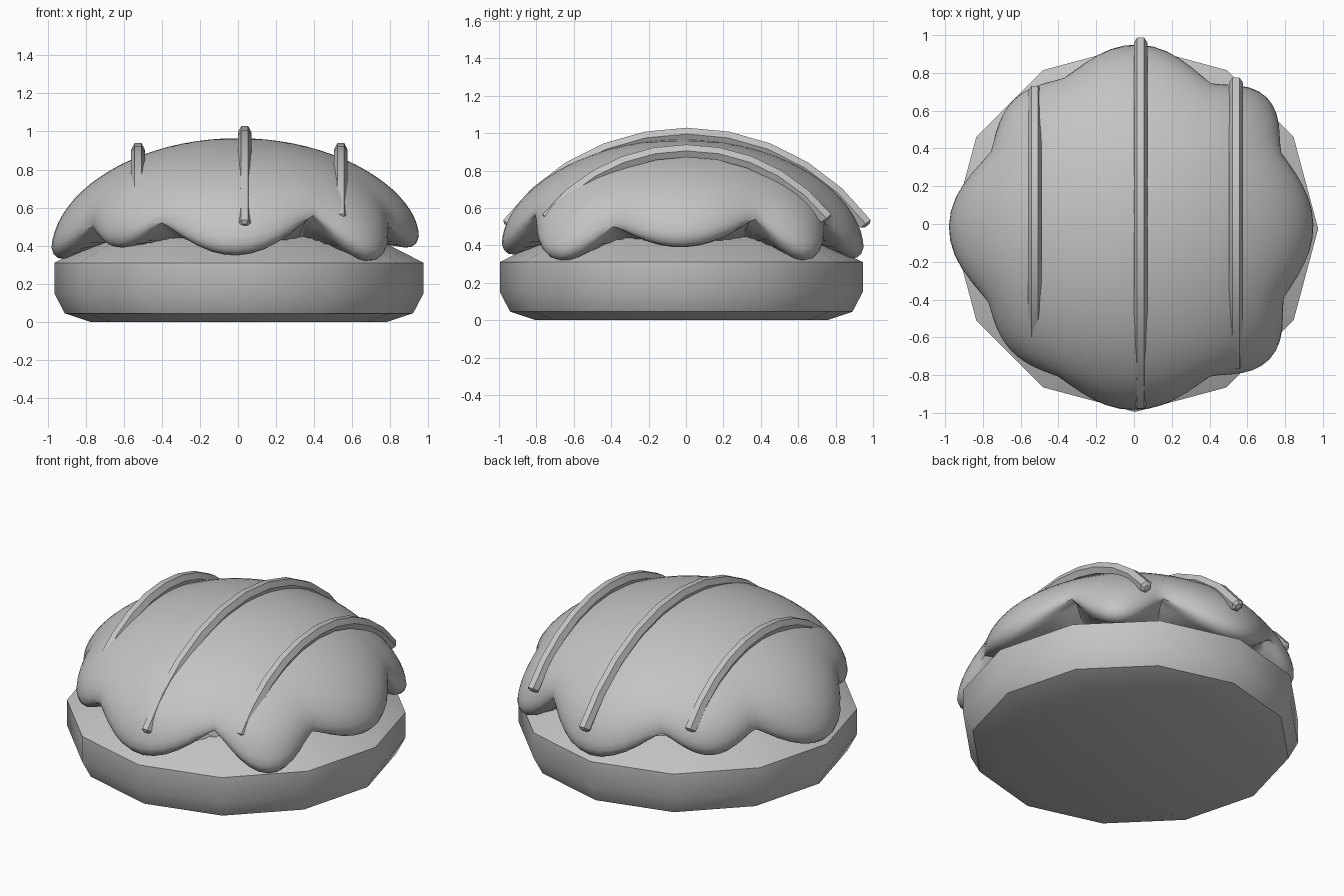
import bpy, bmesh, math
from math import sin, cos, pi, radians

cube = bpy.data.objects.get("Cube")
if cube:
    bpy.data.objects.remove(cube, do_unlink=True)

grey = bpy.data.materials.new("plain grey")
grey.use_nodes = True
colour = (0.55, 0.55, 0.55, 1)
grey.diffuse_color = colour
grey.node_tree.nodes["Principled BSDF"].inputs["Base Color"].default_value = colour


def loft(name, rings, smooth_angle):
    """Skin a list of equal closed rings and cap both ends."""
    bm = bmesh.new()
    loops = [[bm.verts.new(p) for p in ring] for ring in rings]
    n = len(loops[0])
    for a, b in zip(loops, loops[1:]):
        for i in range(n):
            j = (i + 1) % n
            bm.faces.new((a[i], a[j], b[j], b[i]))
    bm.faces.new(loops[0][::-1])
    bm.faces.new(loops[-1])
    bmesh.ops.recalc_face_normals(bm, faces=bm.faces[:])
    mesh = bpy.data.meshes.new(name)
    bm.to_mesh(mesh)
    bm.free()
    mesh.materials.append(grey)
    obj = bpy.data.objects.new(name, mesh)
    bpy.context.collection.objects.link(obj)
    bpy.ops.object.select_all(action="DESELECT")
    obj.select_set(True)
    bpy.context.view_layer.objects.active = obj
    bpy.ops.object.shade_smooth_by_angle(angle=radians(smooth_angle))
    return obj


# Twelve-sided bun base
CY = -0.025
base_profile = [(0.78, 0), (0.915, 0.045), (0.97, 0.15), (0.97, 0.31),
                (0.6, 0.5), (0.2, 0.54)]
loft("bun_base", [[(0.005 + r * cos(k * pi / 6), CY + r * sin(k * pi / 6), z)
                   for k in range(12)] for r, z in base_profile], 31)

# Icing rim: notches (angle, radius, height) and the drips between them (radius, height)
notches = [(-25, 0.87, 0.50), (27, 0.87, 0.54), (62, 0.86, 0.52), (115, 0.87, 0.52),
           (152, 0.85, 0.50), (207, 0.86, 0.50), (243, 0.88, 0.52), (297, 0.88, 0.56)]
drips = [(0.95, 0.39), (0.985, 0.32), (0.97, 0.33), (0.93, 0.39),
         (0.98, 0.33), (0.92, 0.39), (0.965, 0.35), (1.0, 0.32)]
STEPS = 12
rim = []
for i, (dr, dz) in enumerate(drips):
    a0, r0, z0 = notches[i]
    a1, r1, z1 = notches[(i + 1) % len(notches)]
    if a1 < a0:
        a1 += 360
    for s in range(STEPS):
        u = s / STEPS
        r, z = r0 + (r1 - r0) * u, z0 + (z1 - z0) * u
        bump = sin(pi * u)
        rim.append((radians(a0 + (a1 - a0) * u),
                    r + (dr - (r0 + r1) / 2) * bump ** 1.3,
                    z + (dz - (z0 + z1) / 2) * bump, bump))

# Icing dome: an even cap that takes on the drips towards its rim
TOP, DOME_R, DOME_Z, ROWS = 0.965, 0.95, 0.37, 20


def icing_point(angle, r, z):
    return (r * cos(angle), CY + 0.005 + r * sin(angle), z)


icing = []
for k in range(1, ROWS + 1):
    t = k / ROWS
    w = t ** 2
    row = []
    for angle, r, z, bump in rim:
        rr = DOME_R + (r - DOME_R) * w
        zz = DOME_Z + (z + 0.06 * bump - DOME_Z) * w
        row.append(icing_point(angle, rr * sin(t * pi / 2), zz + (TOP - zz) * cos(t * pi / 2)))
    icing.append(row)
# Rounded lip and underside
for inset, lift in ((0.012, 0.025), (0.035, 0.005), (0.07, 0)):
    icing.append([icing_point(a, r - inset, z + lift * b) for a, r, z, b in rim])
icing.append([icing_point(a, 0.68, 0.42) for a, r, z, b in rim])
loft("icing", icing, 50)


# Drizzled stripes: a six-sided strand bent along an arc
def stripe(name, x, y, half, top, end):
    drop = top - end
    radius = (half ** 2 + drop ** 2) / (2 * drop)
    sweep = math.asin(half / radius)
    stations = [(-1.012, 0.5)] + [(-1 + k / 5, 1) for k in range(11)] + [(1.012, 0.5)]
    rings = []
    for u, size in stations:
        p = u * sweep
        ring = []
        for k in range(6):
            q = k * pi / 3 + pi / 6 + pi / 6
            side, out = 0.036 * size * cos(q), 0.039 * size * sin(q)
            ring.append((x + side, y + (radius + out) * sin(p),
                         top - radius + (radius + out) * cos(p)))
        rings.append(ring)
    loft(name, rings, 20)


stripe("stripe_middle", 0.035, 0.005, 0.955, 0.995, 0.515)
stripe("stripe_right", -0.525, 0.01, 0.695, 0.905, 0.56)
stripe("stripe_left", 0.54, 0.005, 0.745, 0.905, 0.545)
